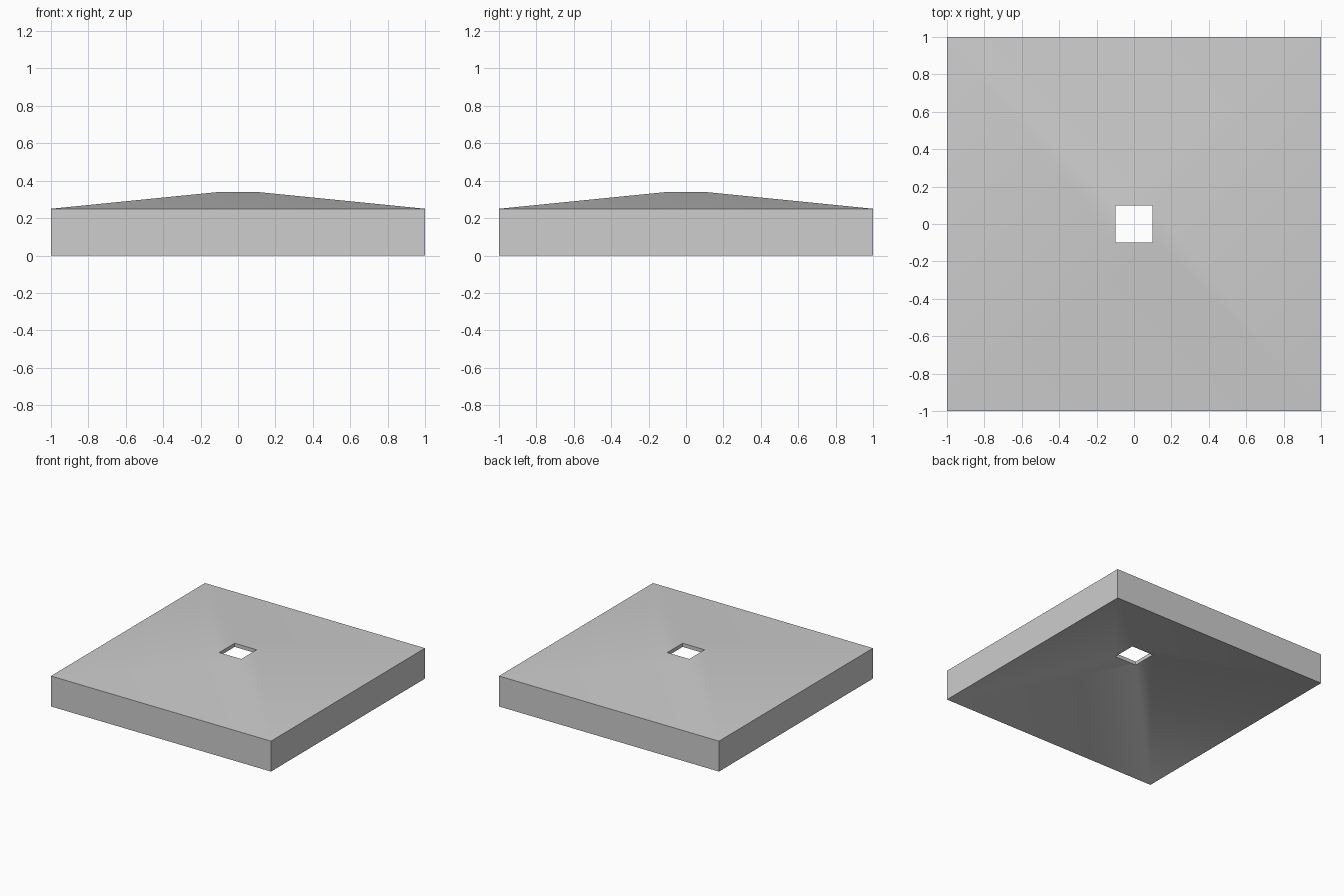
import bpy
import bmesh
import math

if "Cube" in bpy.data.objects:
    bpy.data.objects.remove(bpy.data.objects["Cube"], do_unlink=True)

HALF = 1.0        # half width of the cap
HOLE = 0.1        # half width of the central opening
EDGE_Z = 0.25     # height of the outer walls
TOP_Z = 0.34      # upper rim of the opening
UNDER_Z = 0.31    # lower rim of the opening

# Plain grey stone
stone = bpy.data.materials.new("light_grey_stone")
stone.use_nodes = True
color = (0.61, 0.61, 0.61, 1)
stone.diffuse_color = color
stone.node_tree.nodes["Principled BSDF"].inputs["Base Color"].default_value = color


def square_ring(bm, half, z):
    corners = [(-1, -1), (1, -1), (1, 1), (-1, 1)]
    return [bm.verts.new((half * x, half * y, z)) for x, y in corners]


# Square profile swept round: wall, sloped top, opening, sloped underside
bm = bmesh.new()
profile = [(HALF, 0), (HALF, EDGE_Z), (HOLE, TOP_Z), (HOLE, UNDER_Z)]
rings = [square_ring(bm, half, z) for half, z in profile]
for lower, upper in zip(rings, rings[1:] + rings[:1]):
    for i in range(4):
        j = (i + 1) % 4
        bm.faces.new((lower[i], lower[j], upper[j], upper[i]))
bmesh.ops.recalc_face_normals(bm, faces=bm.faces)

mesh = bpy.data.meshes.new("pillar_cap")
bm.to_mesh(mesh)
bm.free()
mesh.materials.append(stone)
cap = bpy.data.objects.new("pillar_cap", mesh)
bpy.context.collection.objects.link(cap)

# Soft hips, crisp walls and rims
bpy.ops.object.select_all(action="DESELECT")
cap.select_set(True)
bpy.context.view_layer.objects.active = cap
bpy.ops.object.shade_smooth_by_angle(angle=math.radians(30))
